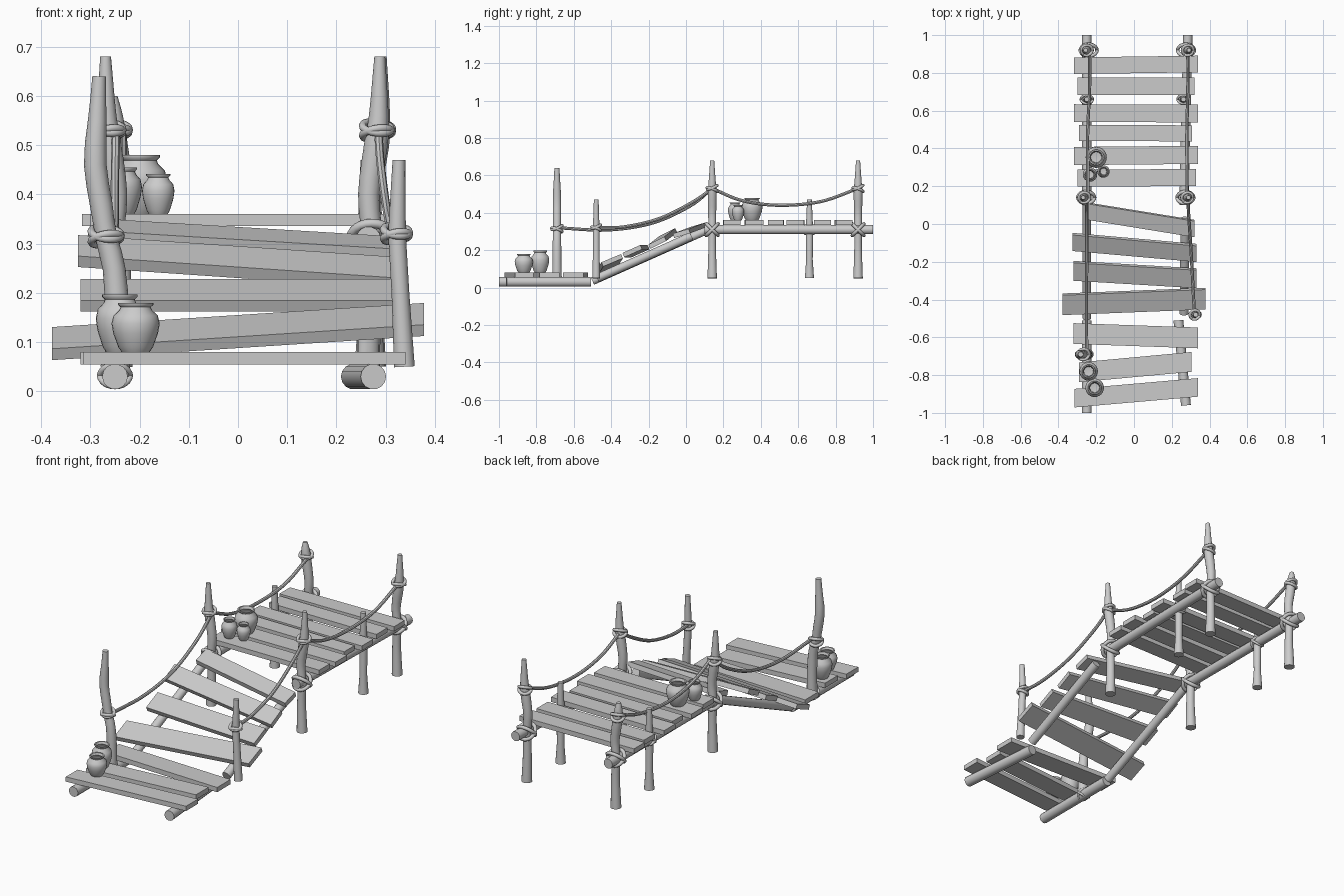
import bpy, bmesh, math
from mathutils import Vector

if "Cube" in bpy.data.objects:
    bpy.data.objects.remove(bpy.data.objects["Cube"])


def finish(bm, name, angle=40):
    bmesh.ops.recalc_face_normals(bm, faces=bm.faces)
    me = bpy.data.meshes.new(name)
    bm.to_mesh(me)
    bm.free()
    ob = bpy.data.objects.new(name, me)
    bpy.context.collection.objects.link(ob)
    if angle:
        bpy.ops.object.select_all(action='DESELECT')
        ob.select_set(True)
        bpy.context.view_layer.objects.active = ob
        bpy.ops.object.shade_smooth_by_angle(angle=math.radians(angle))
    return ob


def tube(name, pts, radii, sides=14):
    """Capped round loft through pts; radii is one number or one per point."""
    pts = [Vector(p) for p in pts]
    n = len(pts)
    if not isinstance(radii, (list, tuple)):
        radii = [radii] * n
    bm = bmesh.new()
    rings = []
    for i, p in enumerate(pts):
        d = (pts[min(i + 1, n - 1)] - pts[max(i - 1, 0)]).normalized()
        u = Vector((1, 0, 0))
        u = (u - d * d.dot(u)).normalized()
        v = d.cross(u)
        rings.append([bm.verts.new(p + radii[i] * (u * math.cos(a) + v * math.sin(a)))
                      for a in (2 * math.pi * k / sides for k in range(sides))])
    for a, b in zip(rings, rings[1:]):
        for k in range(sides):
            j = (k + 1) % sides
            bm.faces.new((a[k], a[j], b[j], b[k]))
    bm.faces.new(rings[0][::-1])
    bm.faces.new(rings[-1])
    return finish(bm, name)


def smooth_path(pts, steps=6):
    """Catmull-Rom points through a few control points."""
    p = [Vector(q) for q in pts]
    p = [2 * p[0] - p[1]] + p + [2 * p[-1] - p[-2]]
    out = []
    for i in range(1, len(p) - 2):
        a, b, c, d = p[i - 1:i + 3]
        for s in range(steps):
            t = s / steps
            out.append(0.5 * (2 * b + (c - a) * t + (2 * a - 5 * b + 4 * c - d) * t * t
                              + (3 * b - a - 3 * c + d) * t ** 3))
    return out + [p[-2]]


def plank(name, x0, x1, yl, yr, w, zl, zr, slope=0.0, th=0.025):
    """Board from (x0,yl,zl) to (x1,yr,zr); slope is the rise per unit y."""
    bm = bmesh.new()
    bmesh.ops.create_cube(bm, size=1)
    pitch = math.atan(slope)
    for v in bm.verts:
        s, h = v.co.y * w, v.co.z * th
        x, y, z = (x0, yl, zl) if v.co.x < 0 else (x1, yr, zr)
        v.co = (x, y + s - h * math.sin(pitch), z + s * slope + h * math.cos(pitch))
    return finish(bm, name, 0)


def ring(name, loc, rot, major, minor):
    bpy.ops.mesh.primitive_torus_add(location=loc, rotation=rot, major_radius=major,
                                     minor_radius=minor, major_segments=24, minor_segments=8)
    ob = bpy.context.object
    ob.name = name
    bpy.ops.object.shade_smooth()


def lashing(loc, s=1.0):
    # crossed rope where a post meets a beam
    for a in (45, -45):
        ring("beam_lashing", loc, (math.radians(a), 0, 0), 0.042 * s, 0.009 * s)


def knot(loc, s=1.0):
    # rope wraps round a post
    for rx, ry, dz in ((22, 8, 0.006), (-20, -10, -0.006)):
        ring("post_knot", (loc[0], loc[1], loc[2] + dz),
             (math.radians(rx), math.radians(ry), 0), 0.029 * s, 0.008)


def pot(x, y, z, r, h):
    prof = [(0, 0), (.58, 0), (.72, .1), (.93, .38), (1, .58), (.92, .74), (.68, .85), (.62, .91),
            (.74, .96), (.74, 1), (.62, 1), (.52, .9), (.8, .72), (.8, .5), (.5, .15), (0, .12)]
    bm = bmesh.new()
    vs = [bm.verts.new((x + a * r, y, z + b * h)) for a, b in prof]
    es = [bm.edges.new(e) for e in zip(vs, vs[1:])]
    bmesh.ops.spin(bm, geom=vs + es, cent=(x, y, z), axis=(0, 0, 1), angle=2 * math.pi, steps=24)
    bmesh.ops.remove_doubles(bm, verts=bm.verts, dist=1e-4)
    finish(bm, "clay_pot", 50)


# log beams under the decks and ramp
tube("upper_beam_left", [(-.25, .1, .31), (-.25, 1, .31)], .025)
tube("upper_beam_right", [(.265, .1, .31), (.285, 1, .31)], .025)
tube("lower_beam_left", [(-.25, -1, .03), (-.25, -.51, .03)], .026)
tube("lower_beam_right", [(.275, -.96, .03), (.235, -.51, .03)], .026)
tube("ramp_beam_left", [(-.25, -.5, .035), (-.25, .13, .315)], .022)
tube("ramp_beam_right", [(.265, -.475, .05), (.27, .03, .275)], .023)

# upper deck planks: x0, x1, y left, y right, width
for p in [(-.317, .339, .838, .847, .088), (-.30, .32, .73, .73, .092), (-.317, .338, .587, .585, .094),
          (-.29, .307, .482, .48, .085), (-.317, .34, .36, .366, .096), (-.30, .328, .243, .246, .09)]:
    plank("upper_plank", *p, .348, .348)

# loose ramp planks: ..., z left, z right, slope
for p in [(-.26, .32, .07, -.024, .085, .325, .29, .3), (-.325, .33, -.095, -.153, .085, .285, .24, .5),
          (-.32, .33, -.248, -.287, .095, .195, .195, .45), (-.378, .378, -.425, -.395, .105, .097, .146, .42)]:
    plank("ramp_plank", *p)

# lower deck planks
for p in [(-.32, .34, -.58, -.603, .11), (-.29, .305, -.785, -.73, .105), (-.315, .34, -.922, -.865, .098)]:
    plank("lower_plank", *p, .067, .067)

# tall crooked posts, offsets: x, z, radius
SHAPE = [(0, .05, .026), (.003, .2, .021), (0, .31, .021), (.006, .4, .022), (-.008, .5, .024),
         (-.014, .56, .02), (-.016, .68, .011)]
for x, y, top in ((-.253, .14, .68), (-.24, .92, .6), (.272, .14, .68), (.275, .92, .68)):
    sx = 1 if x < 0 else -1
    pts = [(x + dx * sx, y, min(z, top)) for dx, z, r in SHAPE]
    tube("tall_post", smooth_path(pts, 3), [v.x for v in smooth_path([(r, 0, 0) for _, _, r in SHAPE], 3)])
    lashing((x, y, .31), 1.05)
    knot((x - .01 * sx, y, .53))

# short posts in the middle of the deck
for x in (-.25, .262):
    tube("short_post", [(x, .66, .05), (x, .66, .15), (x, .66, .31), (x, .66, .47)], [.025, .018, .02, .013])
    lashing((x, .66, .31), .75)

# lower posts
tube("lower_post_left", smooth_path([(-.245, -.69, .03), (-.245, -.69, .15), (-.252, -.69, .25), (-.267, -.69, .31),
     (-.278, -.69, .38), (-.29, -.69, .46), (-.286, -.69, .55), (-.282, -.69, .64)], 2),
     [.026, .025, .024, .024, .023, .023, .022, .022, .023, .023, .023, .022, .019, .016, .014])
lashing((-.25, -.69, .032), .72)
knot((-.268, -.69, .315), 1.05)
tube("lower_post_right", [(.338, -.48, .05), (.33, -.48, .2), (.323, -.48, .32), (.327, -.48, .47)],
     [.021, .018, .018, .013])
knot((.322, -.48, .32), .9)

# sagging hand ropes
for x0, x1 in ((-.245, -.235), (.28, .285)):
    tube("deck_rope", smooth_path([(x0, .14, .53), (x0, .3, .465), (x0, .5, .44),
         (x1, .72, .46), (x1, .92, .53)]), .0085, 8)
tube("ramp_rope_left", smooth_path([(-.248, .14, .53), (-.25, .02, .435), (-.25, -.18, .345),
     (-.252, -.42, .308), (-.25, -.69, .32)]), .0085, 8)
tube("ramp_rope_right", smooth_path([(.285, .14, .53), (.29, .04, .46), (.302, -.14, .37),
     (.312, -.33, .325), (.32, -.48, .32)]), .0085, 8)

# clay pots
for p in [(-.2, .353, .36, .056, .12), (-.233, .262, .36, .038, .095), (-.162, .278, .36, .033, .082),
          (-.24, -.78, .08, .049, .117), (-.208, -.867, .08, .049, .1)]:
    pot(*p)
